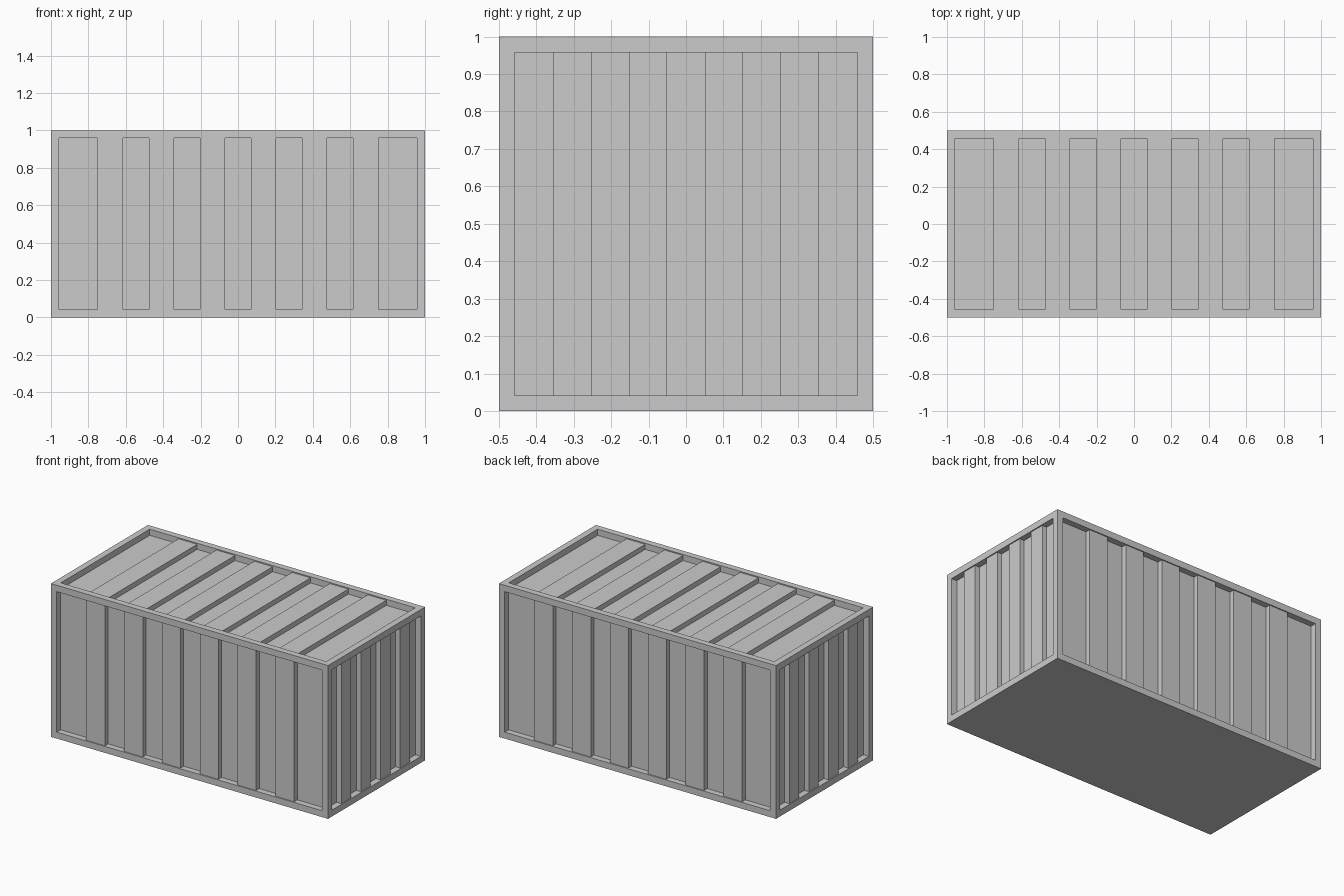
import bpy

if "Cube" in bpy.data.objects:
    bpy.data.objects.remove(bpy.data.objects["Cube"])

FRAME = 0.042   # beam thickness
DEEP = 0.04     # depth of the recessed panels
STEP = 0.007    # ribs sit slightly behind the frame


def box(name, x0, x1, y0, y1, z0, z1):
    bpy.ops.mesh.primitive_cube_add(
        size=1, location=((x0 + x1) / 2, (y0 + y1) / 2, (z0 + z1) / 2))
    ob = bpy.context.object
    ob.name = name
    ob.scale = (x1 - x0, y1 - y0, z1 - z0)
    bpy.ops.object.transform_apply(location=False, rotation=False, scale=True)
    return ob


# Recessed inner walls and roof
box("inner_walls", -1 + DEEP, 1 - DEEP, -0.5 + DEEP, 0.5 - DEEP, 0.01, 1 - DEEP)

# Floor slab, which also forms the bottom rails
box("floor", -1, 1, -0.5, 0.5, 0, FRAME)

# Corner posts and top rails
for s in (-1, 1):
    for t in (-1, 1):
        xs = sorted((s, s * (1 - FRAME)))
        ys = sorted((t * 0.5, t * (0.5 - FRAME)))
        box("corner_post", *xs, *ys, FRAME, 1)
    ys = sorted((s * 0.5, s * (0.5 - FRAME)))
    box("long_top_rail", -1 + FRAME, 1 - FRAME, *ys, 1 - FRAME, 1)
    xs = sorted((s, s * (1 - FRAME)))
    box("short_top_rail", *xs, -0.5 + FRAME, 0.5 - FRAME, 1 - FRAME, 1)

# Ribs along the long sides and across the roof
for a, b in ((0.07, 0.203), (0.342, 0.476), (0.615, 0.75)):
    for m in (-1, 1):
        xs = sorted((m * a, m * b))
        for s in (-1, 1):
            ys = sorted((s * (0.5 - STEP), s * 0.45))
            box("side_rib", *xs, *ys, FRAME, 1 - FRAME)
        box("roof_rib", *xs, -0.5 + FRAME, 0.5 - FRAME, 0.95, 1 - STEP)

# Ribs on both ends
for a, b in ((0.052, 0.151), (0.253, 0.354)):
    for m in (-1, 1):
        ys = sorted((m * a, m * b))
        for s in (-1, 1):
            xs = sorted((s * (1 - STEP), s * 0.95))
            box("end_rib", *xs, *ys, FRAME, 1 - FRAME)
